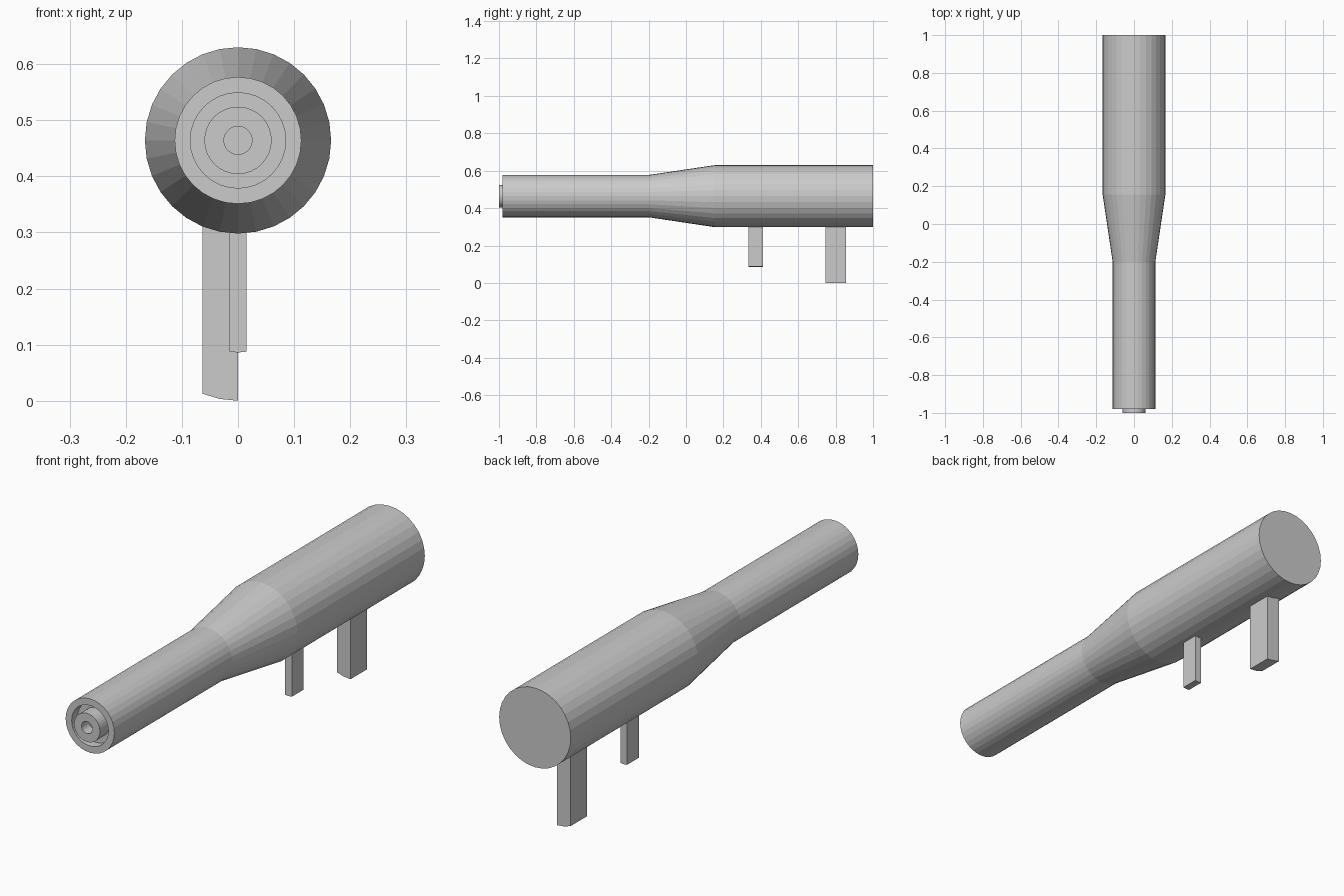
import bpy
import bmesh
from math import sin, cos, pi

if "Cube" in bpy.data.objects:
    bpy.data.objects.remove(bpy.data.objects["Cube"])

SEGS = 32
AXIS_Z = 0.464
R = 0.166


def finish(bm, name):
    bmesh.ops.recalc_face_normals(bm, faces=bm.faces)
    mesh = bpy.data.meshes.new(name)
    bm.to_mesh(mesh)
    bm.free()
    obj = bpy.data.objects.new(name, mesh)
    bpy.context.collection.objects.link(obj)
    return obj


def lathe(name, profile):
    """Revolve (radius, y) points about the long axis; both ends are capped."""
    bm = bmesh.new()
    rings = []
    for r, y in profile:
        rings.append([bm.verts.new((r * sin(2 * pi * i / SEGS), y,
                                    AXIS_Z + r * cos(2 * pi * i / SEGS)))
                      for i in range(SEGS)])
    for a, b in zip(rings, rings[1:]):
        for i in range(SEGS):
            j = (i + 1) % SEGS
            bm.faces.new((a[i], a[j], b[j], b[i]))
    bm.faces.new(rings[0])
    bm.faces.new(rings[-1])
    return finish(bm, name)


def underside(x):
    """Height of the faceted body underside above its lowest line."""
    total = 0.0
    for k in range(3):
        a, b = 2 * pi * k / SEGS, 2 * pi * (k + 1) / SEGS
        x0, x1 = R * sin(a), R * sin(b)
        t = min(max((abs(x) - x0) / (x1 - x0), 0), 1)
        total += t * R * (cos(a) - cos(b))
    return total


def leg(name, xs, y0, y1, foot_z):
    """Pull a strip of the body underside straight down, open at the top."""
    bm = bmesh.new()
    top_z = AXIS_Z - R

    def row(y, z):
        return [bm.verts.new((x, y, z + underside(x))) for x in xs]

    f_top, f_bot = row(y0, top_z), row(y0, foot_z)
    b_top, b_bot = row(y1, top_z), row(y1, foot_z)
    for i in range(len(xs) - 1):
        j = i + 1
        bm.faces.new((f_top[i], f_bot[i], f_bot[j], f_top[j]))
        bm.faces.new((b_top[i], b_top[j], b_bot[j], b_bot[i]))
        bm.faces.new((f_bot[i], b_bot[i], b_bot[j], f_bot[j]))
    for i in (0, -1):
        bm.faces.new((f_top[i], b_top[i], b_bot[i], f_bot[i]))
    return finish(bm, name)


# Barrel and body in one turned shape, with recessed muzzle, inner tube and bore
lathe("tube_body", [
    (0.025, -0.95), (0.025, -1.0), (0.06, -1.0), (0.06, -0.94),
    (0.085, -0.94), (0.085, -0.98), (0.113, -0.98), (0.113, -0.20),
    (R, 0.155), (R, 1.0)])

# Two grips under the body
f = R * sin(2 * pi / SEGS)
leg("rear_grip", (-R * sin(4 * pi / SEGS), -f, 0), 0.745, 0.855, 0.0)
leg("front_grip", (-0.0155, 0, 0.0155), 0.335, 0.412, 0.086)
